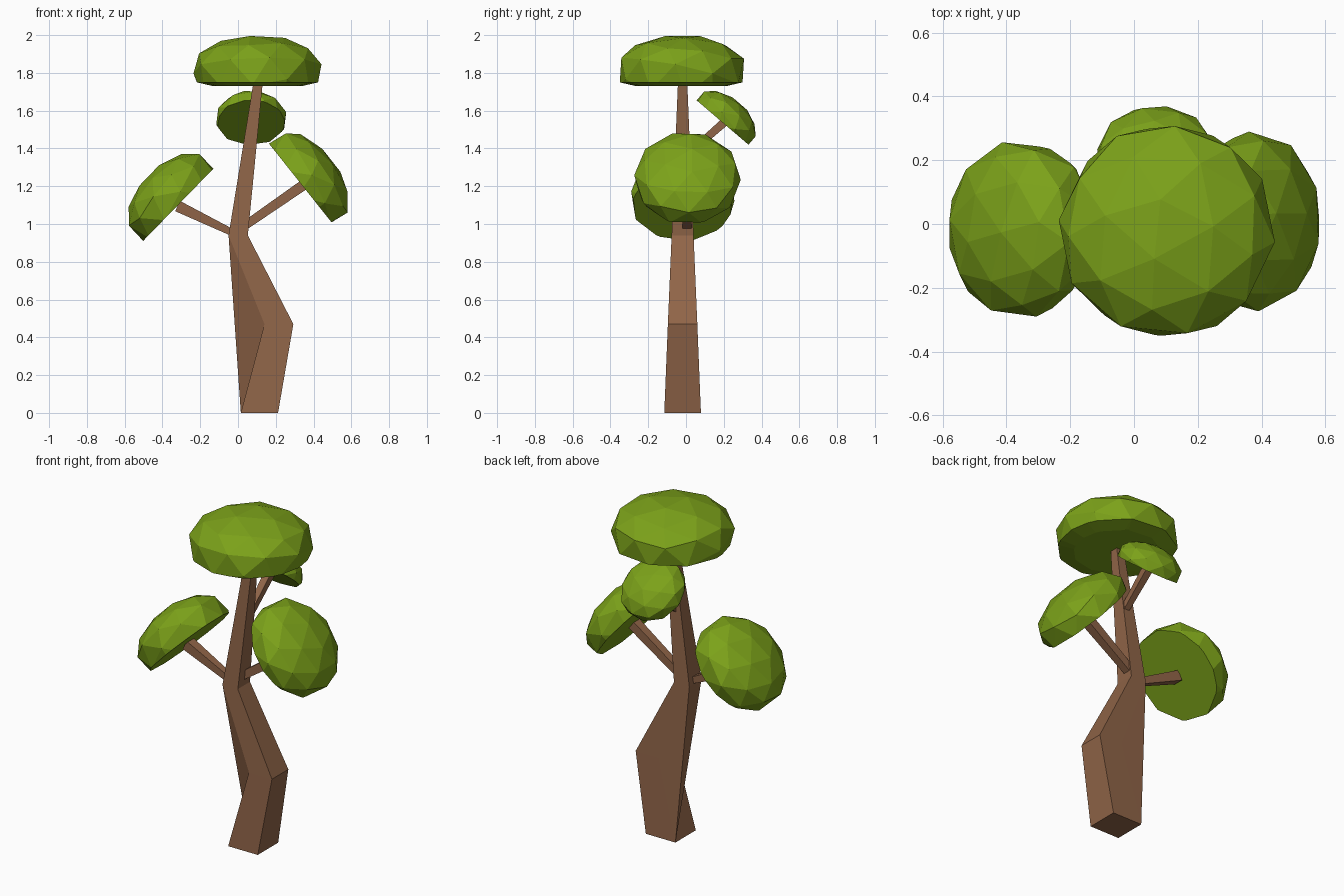
import bpy, bmesh
from mathutils import Vector, Matrix

if "Cube" in bpy.data.objects:
    bpy.data.objects.remove(bpy.data.objects["Cube"])


def material(name, color):
    m = bpy.data.materials.new(name)
    m.diffuse_color = color
    m.use_nodes = True
    m.node_tree.nodes["Principled BSDF"].inputs["Base Color"].default_value = m.diffuse_color
    return m


bark = material("bark", (0.28, 0.13, 0.065, 1))
leaf = material("leaf", (0.20, 0.36, 0.01, 1))


def finish(bm, name, mat):
    bmesh.ops.recalc_face_normals(bm, faces=bm.faces)
    me = bpy.data.meshes.new(name)
    bm.to_mesh(me)
    bm.free()
    me.materials.append(mat)
    ob = bpy.data.objects.new(name, me)
    bpy.context.collection.objects.link(ob)
    return ob


# Trunk: square rings (z, x min, x max, half depth), crooked at the middle
bm = bmesh.new()
rings = []
for z, x0, x1, d in [(0, 0.015, 0.212, 0.097), (0.47, 0.14, 0.293, 0.078),
                     (0.94, -0.05, 0.052, 0.058), (1.74, 0.08, 0.13, 0.025)]:
    rings.append([bm.verts.new((x, y - 0.018, z)) for x, y in
                  [(x0, -d), (x1, -d), (x1, d), (x0, d)]])
for k in range(3):
    a, b = rings[k], rings[k + 1]
    for i in range(4 if k == 2 else 3):
        j = (i + 1) % 4
        bm.faces.new((a[i], a[j], b[j], b[i]))
# Left side of the bend: facets fanned from the base form a web across the hollow
r0, r1, r2 = rings[:3]
fan = [r0[0], r1[0], r2[0], r2[3], r1[3]]
for p, q in zip(fan, fan[1:]):
    bm.faces.new((r0[3], p, q))
bm.faces.new(rings[0][::-1])
bm.faces.new(rings[3])
finish(bm, "trunk", bark)


# Branches: tapered square bars between two points
def branch(name, p, q, w0, w1):
    p, q = Vector(p), Vector(q)
    length = (q - p).length
    bm = bmesh.new()
    bmesh.ops.create_cube(bm, size=1)
    for v in bm.verts:
        w = w1 if v.co.z > 0 else w0
        v.co = (v.co.x * w, v.co.y * w, (v.co.z + 0.5) * length)
    rot = (q - p).to_track_quat('Z', 'Y').to_matrix().to_4x4()
    bm.transform(Matrix.Translation(p) @ rot)
    finish(bm, name, bark)


branch("left_branch", (-0.01, -0.02, 0.945), (-0.32, -0.02, 1.095), 0.035, 0.06)
branch("right_branch", (0.02, 0.005, 0.98), (0.345, 0.005, 1.205), 0.045, 0.055)
branch("back_branch", (0.07, 0.0, 1.36), (0.07, 0.21, 1.545), 0.035, 0.045)


# Foliage: low-poly domes with a short rim and flat underside
def canopy(name, center, axis, r, up, rim, spin, tilt=0.0, inset=0.0):
    bm = bmesh.new()
    bmesh.ops.create_icosphere(bm, subdivisions=2, radius=1,
                               matrix=Matrix.Rotation(tilt, 4, 'X'))
    bmesh.ops.bisect_plane(bm, geom=bm.verts[:] + bm.edges[:] + bm.faces[:],
                           plane_co=(0, 0, -0.22), plane_no=(0, 0, 1),
                           clear_inner=True)
    bmesh.ops.holes_fill(bm, edges=[e for e in bm.edges if e.is_boundary], sides=0)
    bmesh.ops.recalc_face_normals(bm, faces=bm.faces)
    for v in bm.verts:
        x, y, z = v.co
        v.co = (x * r, y * r, z * up if z > 0 else z / 0.22 * rim)
    bm.normal_update()
    if inset:
        base = min(bm.faces, key=lambda f: f.calc_center_median().z)
        bmesh.ops.inset_individual(bm, faces=[base], thickness=r * inset, depth=0.02)
    rot = Vector(axis).to_track_quat('Z', 'Y').to_matrix().to_4x4()
    bm.transform(Matrix.Translation(center) @ rot @ Matrix.Rotation(spin, 4, 'Z'))
    finish(bm, name, leaf)


canopy("top_foliage", (0.103, -0.022, 1.83), (0, 0, 1), 0.342, 0.172, 0.08, 0.2, 0.3, 0.25)
canopy("left_foliage", (-0.365, -0.017, 1.152), (-0.72, 0, 0.7), 0.28, 0.155, 0.07, 0.5, 0.3)
canopy("right_foliage", (0.38, 0.008, 1.25), (0.78, 0, 0.62), 0.283, 0.15, 0.06, 0.3, 0.3)
canopy("back_foliage", (0.07, 0.213, 1.56), (0, 0.65, 0.76), 0.19, 0.11, 0.03, 0.1, 0.3)
